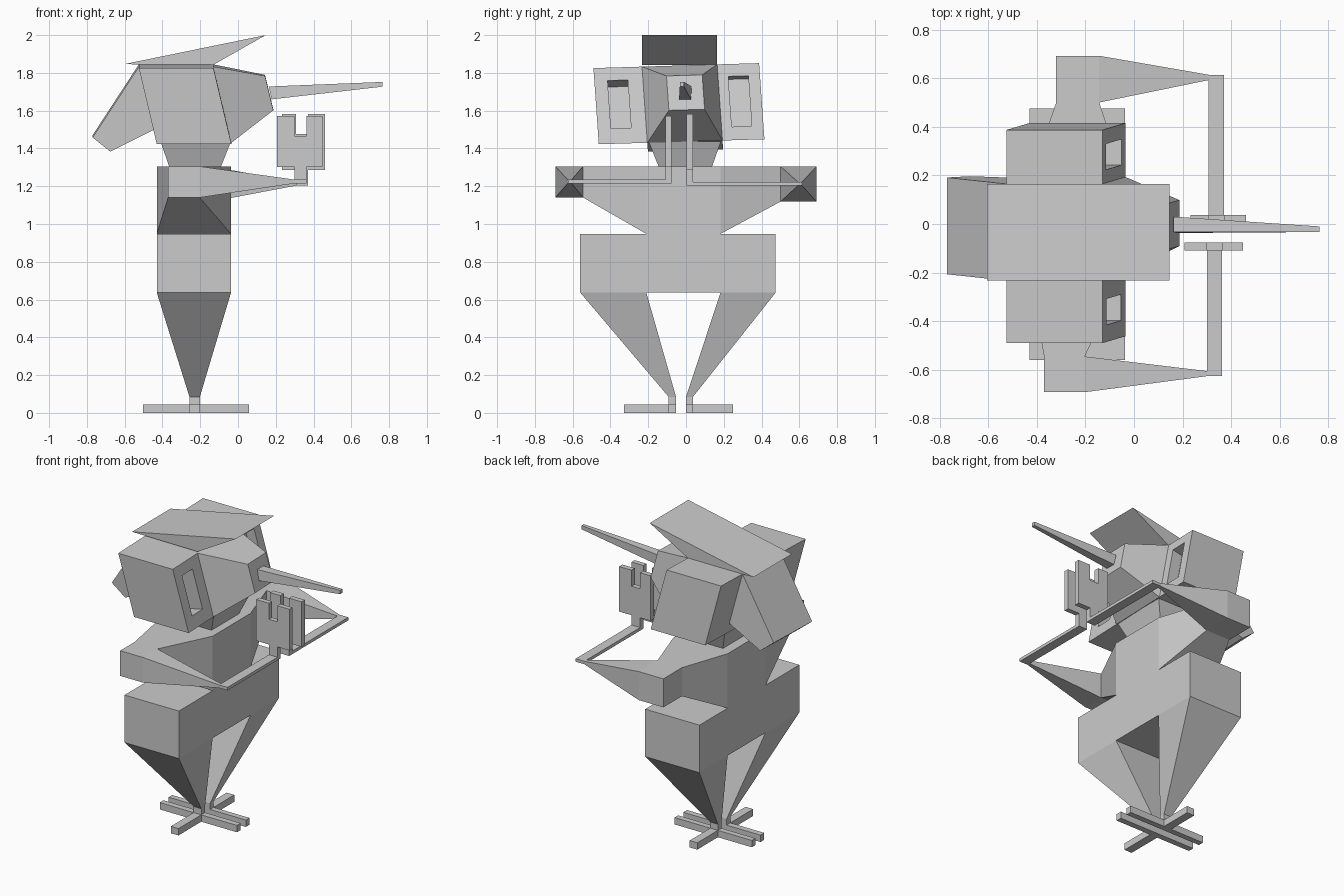
import bpy, bmesh

if "Cube" in bpy.data.objects:
    bpy.data.objects.remove(bpy.data.objects["Cube"])


def tube(name, rings, start=True, end=True):
    """Loft through matching rings of points, with optional end caps."""
    bm = bmesh.new()
    vs = [[bm.verts.new(p) for p in r] for r in rings]
    n = len(rings[0])
    for a, b in zip(vs, vs[1:]):
        for i in range(n):
            j = (i + 1) % n
            bm.faces.new((a[i], a[j], b[j], b[i]))
    if start:
        bm.faces.new(vs[0][::-1])
    if end:
        bm.faces.new(vs[-1])
    bmesh.ops.recalc_face_normals(bm, faces=bm.faces)
    me = bpy.data.meshes.new(name)
    bm.to_mesh(me)
    bm.free()
    ob = bpy.data.objects.new(name, me)
    bpy.context.collection.objects.link(ob)
    return ob


def rx(x, y0, y1, z0, z1):
    return [(x, y0, z0), (x, y1, z0), (x, y1, z1), (x, y0, z1)]


def ry(y, x0, x1, z0, z1):
    return [(x0, y, z0), (x1, y, z0), (x1, y, z1), (x0, y, z1)]


def rz(z, x0, x1, y0, y1):
    return [(x0, y0, z), (x1, y0, z), (x1, y1, z), (x0, y1, z)]


# Feet and legs: ankle y range, side toe y range, thigh y range
for side, (a0, a1), (s0, s1), (t0, t1) in (
        ("left", (-.092, -.053), (-.328, -.092), (-.56, -.21)),
        ("right", (0, .037), (.037, .25), (.183, .475))):
    tube(side + "_foot", [rz(0, -.503, .057, a0, a1), rz(.045, -.503, .057, a0, a1)])
    tube(side + "_side_toe", [ry(s0, -.257, -.202, 0, .045), ry(s1, -.257, -.202, 0, .045)])
    tube(side + "_leg", [rz(.045, -.257, -.202, a0, a1), rz(.085, -.257, -.202, a0, a1),
                         rz(.637, -.43, -.037, t0, t1)], False, False)

# Hips: open walls, then the exposed top and bottom panels
X = (-.43, -.037)
tube("hips", [rz(.637, *X, -.56, .475), rz(.948, *X, -.56, .475)], False, False)
tube("crotch", [rz(.637, *X, -.21, .183)], False)
tube("left_hip_top", [rz(.948, *X, -.56, -.21)], False)
tube("right_hip_top", [rz(.948, *X, .183, .475)], False)

# Chest and shoulders in one sideways loft
LS, RS = (-.37, -.203, 1.14, 1.305), (-.32, -.143, 1.118, 1.305)
tube("chest_and_shoulders", [ry(-.692, *LS), ry(-.545, *LS), ry(-.21, *X, .948, 1.305),
                             ry(.183, *X, .948, 1.305), ry(.5, *RS), ry(.692, *RS)])


# Forearm, folded lower arm and two-fingered hand
def arm(side, elbow, shoulder_y, tip_y, x0, x1, z0, hand_y, hx0, hx1, hz0, hz1):
    z1 = z0 + .02
    tube(side + "_forearm", [rx(elbow[1], *shoulder_y, *elbow[2:]),
                             rx(x0, *tip_y, z0, z1), rx(x1, *tip_y, z0, z1)], False)
    ya, yb = (tip_y[1], hand_y[1]) if tip_y[0] < 0 else (hand_y[0], tip_y[0])
    tube(side + "_wrist_bar", [ry(ya, x0, x1, z0, z1), ry(yb, x0, x1, z0, z1)])
    nz = hz1 - .105
    outline = [(x0, z1), (x1, z1), (x1, hz0), (hx1, hz0), (hx1, hz1), (x1, hz1), (x1, nz),
               (x0, nz), (x0, hz1), (hx0, hz1), (hx0, hz0), (x0, hz0)]
    tube(side + "_hand", [[(x, y, z) for x, z in outline] for y in hand_y])


arm("left", LS, (-.692, -.545), (-.626, -.605), .3, .362, 1.215,
    (-.108, -.076), .207, .448, 1.302, 1.572)
arm("right", RS, (.5, .692), (.592, .614), .307, .37, 1.203,
    (.002, .036), .232, .46, 1.287, 1.582)

# Neck
tube("neck", [rz(1.305, -.365, -.09, -.145, .138), rz(1.437, -.41, -.037, -.198, .185)],
     False, False)


# Head parts share a slight sideways lean
def P(x, y, z):
    return (x, y + (1.84 - z) * .07, z + .03 * y)


def slant(low, high, y0, y1):
    """Quad between a low and a high (x, z) point, spanning y0..y1."""
    return [P(low[0], y0, low[1]), P(low[0], y1, low[1]),
            P(high[0], y1, high[1]), P(high[0], y0, high[1])]


BACK = (-.43, 1.437), (-.525, 1.84)
FRONT = (-.035, 1.437), (-.13, 1.84)
HY = (-.233, .165)
tube("head", [slant(*BACK, *HY), slant(*FRONT, *HY),
              slant((.187, 1.605), (.143, 1.787), -.107, .082)])

# Back flap of the cap, and the wedge brim
tube("back_flap", [slant((-.446, 1.505), (-.525, 1.84), *HY),
                   slant((-.676, 1.39), (-.77, 1.465), *HY)], False)
tube("cap_brim", [[(-.605, y, 1.846), (-.13, y, 1.843), (.147, y, 2.0)] for y in HY])


# Eye boxes with recessed windows
def eye_box(name, y0, y1, wy0, wy1, wz0, wz1, depth):
    def front(z, d):
        return (-.035 - (z - 1.437) * .2357 - .973 * d, z - .229 * d)
    tube(name, [slant(*BACK, y0, y1), slant(*FRONT, y0, y1),
                slant(front(wz0, 0), front(wz1, 0), wy0, wy1),
                slant(front(wz0, depth), front(wz1, depth), wy0, wy1)])


eye_box("left_eye_box", -.49, -.233, -.42, -.313, 1.518, 1.772, .15)
eye_box("right_eye_box", .165, .387, .219, .325, 1.508, 1.775, .07)

# Long pointed nose
tube("nose", [[(.178, -.037, 1.66), (.178, .026, 1.66), (.163, .03, 1.728), (.163, -.033, 1.728)],
              rx(.764, -.033, -.01, 1.727, 1.752)], False)
